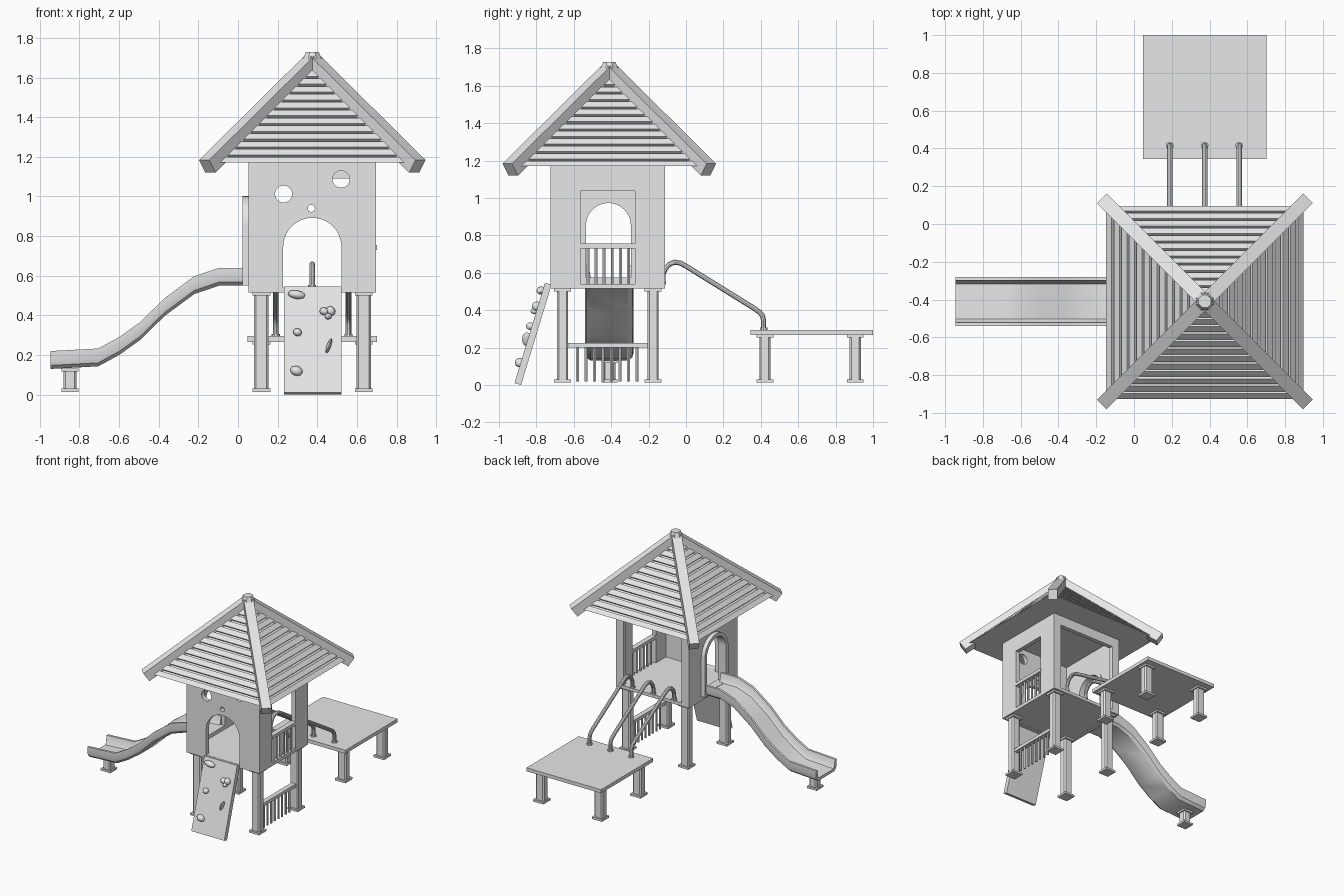
import bpy, bmesh, math
from mathutils import Matrix, Vector

if "Cube" in bpy.data.objects:
    bpy.data.objects.remove(bpy.data.objects["Cube"])

grey = bpy.data.materials.new("plain grey")
grey.diffuse_color = (0.8, 0.8, 0.8, 1)
grey.use_nodes = True
grey.node_tree.nodes["Principled BSDF"].inputs["Base Color"].default_value = grey.diffuse_color
CX, CY = 0.375, -0.415


def finish(name, bm):
    bmesh.ops.recalc_face_normals(bm, faces=bm.faces)
    me = bpy.data.meshes.new(name)
    bm.to_mesh(me)
    bm.free()
    me.materials.append(grey)
    ob = bpy.data.objects.new(name, me)
    bpy.context.collection.objects.link(ob)
    return ob


def box(name, x0, x1, y0, y1, z0, z1, chamfer=0):
    bm = bmesh.new()
    m = Matrix.Translation(((x0 + x1) / 2, (y0 + y1) / 2, (z0 + z1) / 2)) @ Matrix.Diagonal((x1 - x0, y1 - y0, z1 - z0, 1))
    bmesh.ops.create_cube(bm, size=1, matrix=m)
    if chamfer:
        es = [e for e in bm.edges if abs(e.verts[0].co.z - e.verts[1].co.z) > 1e-4]
        bmesh.ops.bevel(bm, geom=es, offset=chamfer, segments=1, affect='EDGES')
    return finish(name, bm)


def curve_mesh(cu):
    """Turn a curve into a bmesh."""
    ob = bpy.data.objects.new("temp", cu)
    bpy.context.collection.objects.link(ob)
    dg = bpy.context.evaluated_depsgraph_get()
    me = bpy.data.meshes.new_from_object(ob.evaluated_get(dg))
    bm = bmesh.new()
    bm.from_mesh(me)
    bpy.data.objects.remove(ob)
    bpy.data.curves.remove(cu)
    bpy.data.meshes.remove(me)
    bmesh.ops.remove_doubles(bm, verts=bm.verts, dist=1e-5)
    return bm


def add_spline(cu, pts, cyclic):
    s = cu.splines.new('POLY')
    s.points.add(len(pts) - 1)
    for p, c in zip(s.points, pts):
        p.co = (*c, 1)
    s.use_cyclic_u = cyclic


def plate(name, loops, axis, a, b):
    """Flat plate with holes, spanning a..b along the x or y axis."""
    cu = bpy.data.curves.new(name, 'CURVE')
    cu.dimensions = '2D'
    cu.fill_mode = 'BOTH'
    cu.extrude = (b - a) / 2
    for lp in loops:
        add_spline(cu, [(u, v, 0) for u, v in lp], True)
    bm = curve_mesh(cu)
    c = (a + b) / 2
    for v in bm.verts:
        x, y, z = v.co
        v.co = (x, c + z, y) if axis == 'y' else (c + z, x, y)
    return finish(name, bm)


def tube(name, pts, r, res=3):
    cu = bpy.data.curves.new(name, 'CURVE')
    cu.dimensions = '3D'
    cu.bevel_depth = r
    cu.bevel_resolution = res
    cu.use_fill_caps = True
    add_spline(cu, pts, False)
    return finish(name, curve_mesh(cu))


def rect(u0, u1, v0, v1):
    return [(u0, v0), (u1, v0), (u1, v1), (u0, v1)]


def circle(u, v, r, n=24):
    return [(u + r * math.cos(k * math.tau / n), v + r * math.sin(k * math.tau / n)) for k in range(n)]


def arch(c, r, v0, spring, n=20):
    return [(c - r, v0), (c + r, v0)] + [(c + r * math.cos(k * math.pi / n), spring + r * math.sin(k * math.pi / n)) for k in range(n + 1)]


# tower walls and floor
X0, X1, Y0, Y1, ZB, ZT = 0.053, 0.695, -0.725, -0.113, 0.515, 1.175
W = 0.035
plate("front_wall", [rect(X0, X1, ZB, ZT), arch(CX, 0.147, 0.541, 0.745), circle(0.23, 1.012, 0.043),
                     circle(0.52, 1.087, 0.043), circle(0.37, 0.94, 0.018, 16)], 'y', Y0, Y0 + W)
plate("back_wall", [rect(X0, X1, ZB, ZT), rect(0.12, 0.63, 0.541, 1.09)], 'y', Y1 - W, Y1)
side = rect(Y0 + W, Y1 - W, ZB, ZT)
plate("right_wall", [side, rect(-0.565, -0.272, 0.541, 1.037)], 'x', X1 - W, X1)
plate("left_wall", [side, arch(-0.415, 0.14, 0.55, 0.853)], 'x', X0, X0 + W)
plate("slide_arch_frame", [arch(-0.415, 0.148, 0.55, 0.853), arch(-0.415, 0.12, 0.575, 0.853)], 'x', 0.022, X0 + W + 0.005)
box("tower_floor", X0 + 0.002, X1 - 0.002, Y0 + 0.002, Y1 - 0.002, ZB + 0.001, 0.541)


# legs with end plates
def leg(name, x, y, top, w=0.074, d=0.06, p=0.09):
    box(name, x - w / 2, x + w / 2, y - d / 2, y + d / 2, 0.015, top, 0.01)
    box(name + "_foot", x - p / 2, x + p / 2, y - p / 2, y + p / 2, 0.014, 0.03)
    box(name + "_head", x - p / 2, x + p / 2, y - p / 2, y + p / 2, top - 0.015, top)


for x in (0.118, 0.634):
    for y in (-0.66, -0.176):
        leg("tower_leg", x, y, ZB)
    for y in (0.422, 0.905):
        leg("platform_leg", x, y, 0.268)
leg("slide_leg", -0.848, -0.41, 0.132, 0.065, 0.065, 0.085)

# low platform at the back
box("platform_deck", 0.047, 0.702, 0.345, 1.0, 0.267, 0.295)

# railings on the right side
box("upper_rail", 0.66, 0.7, -0.567, -0.27, 0.73, 0.756)
for k in range(6):
    y = -0.525 + k * 0.0435
    tube("upper_baluster", [(0.678, y, 0.535), (0.678, y, 0.74)], 0.009, 1)
box("lower_rail", 0.615, 0.653, -0.635, -0.2, 0.2, 0.226)
for k in range(8):
    y = -0.58 + k * 0.0455
    tube("lower_baluster", [(0.634, y, 0.018), (0.634, y, 0.21)], 0.009, 1)

# bent climbing bars
bar = [(0.415, 0.28), (0.415, 0.345), (0.409, 0.37), (0.393, 0.39), (0.36, 0.413), (0.0, 0.636), (-0.03, 0.652),
       (-0.06, 0.657), (-0.09, 0.645), (-0.112, 0.62), (-0.123, 0.59), (-0.125, 0.535)]
for x in (0.19, 0.374, 0.557):
    tube("climbing_bar", [(x, y, z) for y, z in bar], 0.0145)
    tube("bar_collar", [(x, 0.415, 0.29), (x, 0.415, 0.307)], 0.021)
    tube("bar_top_collar", [(x, -0.125, 0.538), (x, -0.125, 0.553)], 0.02)

# leaning climbing wall with holds
plate("climbing_wall", [[(-0.917, 0.01), (-0.882, 0.0), (-0.718, 0.538), (-0.754, 0.546)]], 'x', 0.232, 0.521)
for x, z, w, h, tilt in ((0.295, 0.505, 0.045, 0.022, 10), (0.435, 0.42, 0.024, 0.02, 20), (0.468, 0.422, 0.026, 0.022, 60),
                         (0.455, 0.395, 0.018, 0.016, 0), (0.30, 0.315, 0.023, 0.02, 30),
                         (0.458, 0.245, 0.011, 0.04, 18), (0.295, 0.12, 0.033, 0.025, 20)):
    bm = bmesh.new()
    m = (Matrix.Translation((x, -0.925 + 0.3 * z, z)) @ Matrix.Rotation(math.radians(tilt), 4, 'Y')
         @ Matrix.Diagonal((w, 0.026, h, 1)))
    bmesh.ops.create_icosphere(bm, subdivisions=2, radius=1, matrix=m)
    finish("climbing_hold", bm)

# slide: trough profile swept along its path
half = [(0.13, 0.09), (0.13, 0.045), (0.123, 0.018), (0.1, 0.0)]
inner = [(0.093, 0.022), (0.1, 0.032), (0.112, 0.09)]
right = half[::-1]
profile = [(-a, b) for a, b in half] + right + [(a, b) for a, b in inner[::-1]] + [(-a, b) for a, b in inner]
path = [(0.06, 0.55), (-0.095, 0.55), (-0.22, 0.508), (-0.37, 0.397), (-0.495, 0.275), (-0.6, 0.2), (-0.705, 0.143), (-0.945, 0.13)]
bm = bmesh.new()
rings = [[bm.verts.new((px, -0.41 + a, pz + b)) for a, b in profile] for px, pz in path]
n = len(profile)
for r, s in zip(rings, rings[1:]):
    for k in range(n):
        bm.faces.new((r[k], r[(k + 1) % n], s[(k + 1) % n], s[k]))
bm.faces.new(rings[0])
bm.faces.new(rings[-1])
finish("slide", bm)

# pyramid roof with grooved slats
N, H, Z0, D = 13, 0.522, 1.17, 0.012
levels = []
for k in range(N):
    h, z = H * (1 - k / N), Z0 + 0.515 * k / N
    h2, z2 = H * (1 - (k + 1) / N), Z0 + 0.515 * (k + 1) / N
    if k:
        levels.append((h - D, z - D))
    levels.append((h, z))
    if k < N - 1:
        levels += [(h2 + 0.011, z2 - 0.011), (h2 + 0.011 - D, z2 - 0.011 - D)]
bm = bmesh.new()
rings = [[bm.verts.new((CX + sx * h, CY + sy * h * 0.98, z)) for sx, sy in ((-1, -1), (1, -1), (1, 1), (-1, 1))] for h, z in levels]
for r, s in zip(rings, rings[1:]):
    for k in range(4):
        bm.faces.new((r[k], r[(k + 1) % 4], s[(k + 1) % 4], s[k]))
bm.faces.new(rings[0])
bm.faces.new(rings[-1])
finish("roof_slats", bm)

# hip beams and cap
a, L, T = math.radians(35), 0.942, 0.078
for k in range(4):
    t = math.radians(45 + 90 * k)
    c, s = math.cos(t), math.sin(t)
    ux = Vector((math.cos(a) * c, math.cos(a) * s, -math.sin(a)))
    uy = Vector((-s, c, 0))
    uz = ux.cross(uy)
    pos = Vector((CX, CY + 0.005, 1.724)) + ux * L / 2 - uz * T / 2
    m = Matrix((ux, uy, uz)).transposed().to_4x4()
    m.translation = pos
    bm = bmesh.new()
    bmesh.ops.create_cube(bm, size=1, matrix=m @ Matrix.Diagonal((L, 0.072, T, 1)))
    finish("roof_hip_beam", bm)
bm = bmesh.new()
bmesh.ops.create_cone(bm, cap_ends=True, segments=8, radius1=0.052, radius2=0.036, depth=0.04,
                      matrix=Matrix.Translation((CX, CY + 0.005, 1.708)) @ Matrix.Rotation(math.pi / 8, 4, 'Z'))
finish("roof_cap", bm)

# smooth the round parts, keep the edges sharp
for ob in bpy.context.scene.objects:
    ob.select_set(True)
    bpy.context.view_layer.objects.active = ob
bpy.ops.object.shade_smooth_by_angle(angle=math.radians(30))
